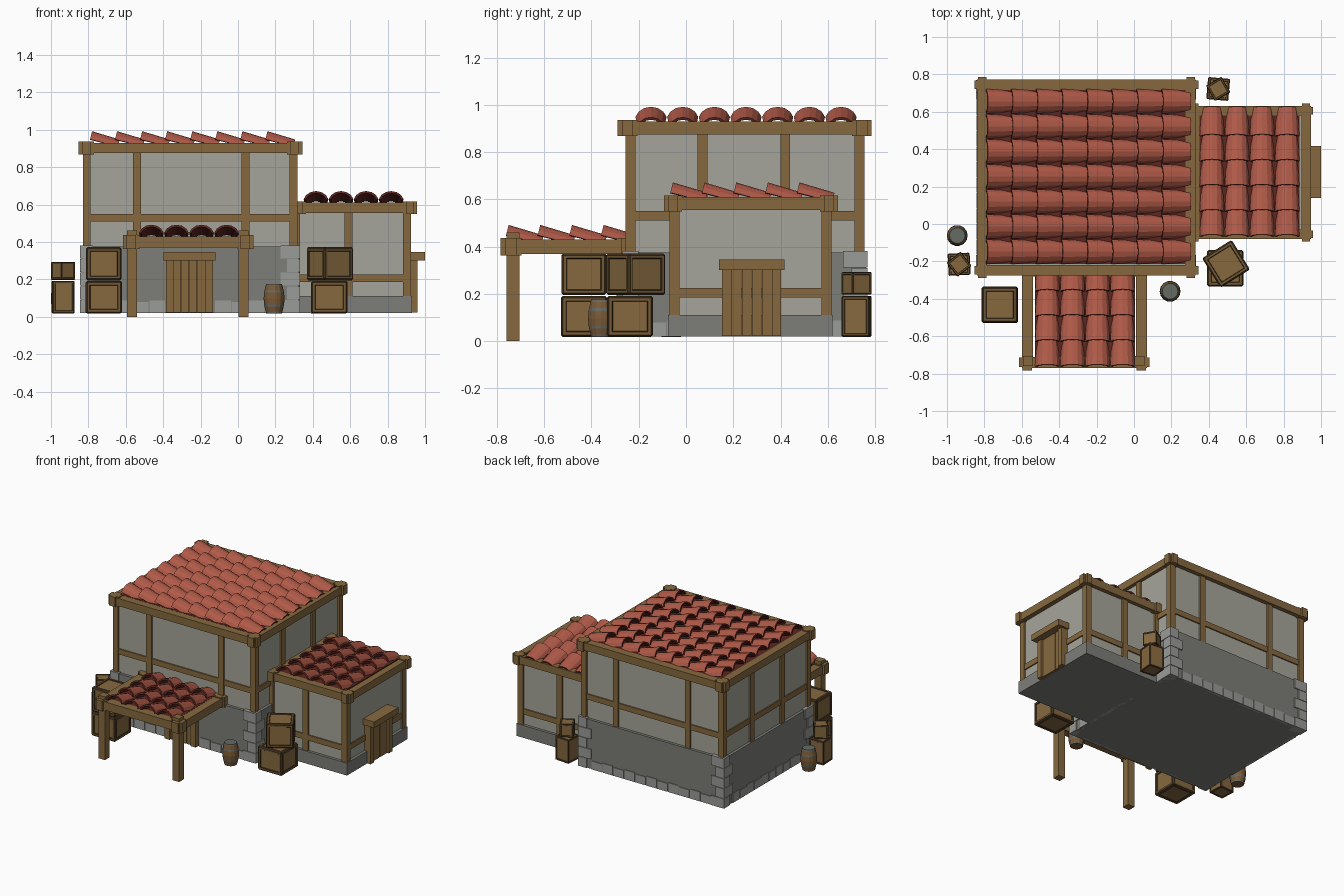
import bpy, bmesh, math
from mathutils import Matrix, Vector

default_cube = bpy.data.objects.get("Cube")
if default_cube:
    bpy.data.objects.remove(default_cube, do_unlink=True)


def material(name, hex_colour):
    channels = [int(hex_colour[i:i + 2], 16) / 255 for i in (0, 2, 4)]
    linear = [c / 12.92 if c < 0.04 else ((c + 0.055) / 1.055) ** 2.4 for c in channels]
    mat = bpy.data.materials.new(name)
    mat.use_nodes = True
    mat.diffuse_color = (*linear, 1)
    shader = next(n for n in mat.node_tree.nodes if n.type == 'BSDF_PRINCIPLED')
    shader.inputs["Base Color"].default_value = (*linear, 1)
    return mat


plaster = material("plaster", "a6a59b")
stone = material("stone", "7d7e78")
pale_stone = material("pale_stone", "9a9c98")
timber = material("timber", "86693f")
tile_red = material("tile_red", "b05a48")
tile_dark = material("tile_dark_red", "5c2620")
crate_brown = material("crate_brown", "755a36")
crate_dark = material("crate_dark", "3c2e1c")
barrel_wood = material("barrel_wood", "7a5a36")
metal = material("hoop_grey", "666b64")


def finish(name, bm, *mats):
    bmesh.ops.recalc_face_normals(bm, faces=bm.faces)
    mesh = bpy.data.meshes.new(name)
    bm.to_mesh(mesh)
    bm.free()
    for mat in mats:
        mesh.materials.append(mat)
    obj = bpy.data.objects.new(name, mesh)
    bpy.context.collection.objects.link(obj)
    return obj


def add_box(bm, x, y, z):
    """Box spanning the given (low, high) pairs."""
    spans = (x, y, z)
    centre = Vector([(a + b) / 2 for a, b in spans])
    size = Matrix.Diagonal([b - a for a, b in spans] + [1])
    bmesh.ops.create_cube(bm, size=1, matrix=Matrix.Translation(centre) @ size)


def boxes(name, mat, *spans):
    bm = bmesh.new()
    for span in spans:
        add_box(bm, *span)
    return finish(name, bm, mat)


def around(c, half):
    return (c - half, c + half)


def ring_beams(name, x, y, z, width, cap):
    """Rectangular beam ring with thicker corner blocks."""
    (x0, x1), (y0, y1) = x, y
    spans = [(x, (y0, y0 + width), z), (x, (y1 - width, y1), z),
             ((x0, x0 + width), y, z), ((x1 - width, x1), y, z)]
    boxes(name + "_eaves_beams", timber, *spans)
    half = width / 2
    tall = (z[0] - cap / 2, z[1] + cap / 2)
    blocks = []
    for cx in (x0 + half, x1 - half):
        for cy in (y0 + half, y1 - half):
            blocks.append((around(cx, half + cap), around(cy, half - cap / 3), tall))
            blocks.append((around(cx, half - cap / 3), around(cy, half + cap), tall))
    boxes(name + "_corner_blocks", timber, *blocks)


def house(name, x, y, base_top, rail, eaves, posts_x, posts_y):
    """Stone base, plaster wall and timber frame."""
    (x0, x1), (y0, y1) = x, y
    out, inset, w = 0.006, 0.014, 0.042
    boxes(name + "_stone_base", stone, ((x0 - out, x1 + out), (y0 - out, y1 + out), (0.02, base_top)))
    boxes(name + "_plaster_walls", plaster,
          ((x0 + inset, x1 - inset), (y0 + inset, y1 - inset), (base_top - 0.01, eaves[1] - 0.01)))
    height = (base_top, eaves[0] + 0.01)
    posts = [(sx, sy, height) for sx in ((x0, x0 + w), (x1 - w, x1))
             for sy in ((y0, y0 + w), (y1 - w, y1))]
    for px in posts_x:
        posts += [(around(px, w / 2), sy, height) for sy in ((y0, y0 + w), (y1 - w, y1))]
    for py in posts_y:
        posts += [(sx, around(py, w / 2), height) for sx in ((x0, x0 + w), (x1 - w, x1))]
    boxes(name + "_posts", timber, *posts)
    i = 0.005
    boxes(name + "_rails", timber,
          ((x0 + i, x1 - i), (y0 + i, y0 + w), rail), ((x0 + i, x1 - i), (y1 - w, y1 - i), rail),
          ((x0 + i, x0 + w), (y0 + i, y1 - i), rail), ((x1 - w, x1 - i), (y0 + i, y1 - i), rail))


def tiled_roof(name, origin, along, rows, columns):
    """Overlapping arched tiles; rows run in direction 'along' (x or y)."""
    pitch, half, segs, length = 0.134, 0.066, 6, 0.15
    bm = bmesh.new()
    for r in range(rows):
        for c in range(columns):
            loops = []
            for u, taper in ((0, 1), (length, 0.86)):
                for shell in (0, 0.011):
                    loop = []
                    for k in range(segs + 1):
                        t = math.radians(15 + 150 * k / segs)
                        v = (half * taper - shell) * math.cos(t) / math.cos(math.radians(15))
                        h = (0.058 * taper - shell) * math.sin(t)
                        du = c * pitch + u + 0.25 * h
                        dv = (r + 0.5) * pitch + v
                        z = origin[2] + h + 0.002 - 0.24 * u
                        offset = (du, dv) if along == "x" else (dv, du)
                        loop.append(bm.verts.new((origin[0] + offset[0], origin[1] + offset[1], z)))
                    loops.append(loop)
            front, front_in, back, back_in = loops
            for a, b, mat in ((front, back, 0), (front_in, back_in, 1),
                              (front, front_in, 1), (back, back_in, 1)):
                for k in range(segs):
                    bm.faces.new((a[k], a[k + 1], b[k + 1], b[k])).material_index = mat
            for k in (0, segs):
                bm.faces.new((front[k], back[k], back_in[k], front_in[k])).material_index = 1
    finish(name + "_roof_tiles", bm, tile_red, tile_dark)
    # boarding below the tiles
    run, across = columns * pitch, rows * pitch
    dx, dy = (run, across) if along == "x" else (across, run)
    ox, oy, oz = origin
    boxes(name + "_roof_boards", tile_dark, ((ox, ox + dx), (oy, oy + dy), (oz - 0.03, oz - 0.004)))


# main house
main_x, main_y = (-0.83, 0.318), (-0.255, 0.755)
eaves = (0.875, 0.93)
house("main", main_x, main_y, 0.375, (0.51, 0.55), eaves, (-0.54, 0.04), (0.07, 0.42))
ring_beams("main", (-0.84, 0.33), (-0.275, 0.772), eaves, 0.055, 0.014)
tiled_roof("main", (-0.795, -0.215, 0.932), "x", 7, 8)

# side annex
annex_eaves = (0.555, 0.61)
house("annex", (0.29, 0.925), (-0.07, 0.615), 0.11, (0.185, 0.225), annex_eaves, (0.59,), ())
ring_beams("annex", (0.3, 0.945), (-0.08, 0.63), annex_eaves, 0.05, 0.013)
tiled_roof("annex", (0.35, -0.07, 0.612), "y", 4, 5)

# porch
porch_eaves = (0.37, 0.43)
ring_beams("porch", (-0.6, 0.07), (-0.77, -0.22), porch_eaves, 0.06, 0.014)
boxes("porch_posts", timber, *[(around(px, 0.027), around(-0.732, 0.027), (0, 0.46))
                               for px in (-0.567, 0.03)])
tiled_roof("porch", (-0.53, -0.765, 0.432), "y", 4, 4)

# quoins on the main house corners
quoins = []
courses, step, out = 5, 0.073, 0.014
for ix, cx in enumerate(main_x):
    for iy, cy in enumerate(main_y):
        sx, sy = (1, -1)[ix], (1, -1)[iy]
        for n in range(courses):
            lx, ly = (0.09, 0.055) if (n + ix + iy) % 2 else (0.055, 0.09)
            z0 = 0.02 + n * step
            quoins.append((sorted((cx - sx * out, cx + sx * lx)),
                           sorted((cy - sy * out, cy + sy * ly)), (z0, z0 + step - 0.003)))
boxes("corner_stones", pale_stone, *quoins)

# footing stones along the main house
footing = []
for axis, (lo, hi) in enumerate((main_x, main_y)):
    count = round((hi - lo - 0.18) / 0.085)
    width = (hi - lo - 0.18) / count
    for n in range(count):
        start = lo + 0.09 + n * width
        span = (start + 0.002, start + width - 0.002)
        top = (0.02, 0.08 + 0.008 * (n % 2))
        for wall in (main_y, main_x)[axis]:
            depth = around(wall, 0.011)
            if axis == 0 and wall < 0 and -0.4 < start + width / 2 < -0.12:
                continue
            footing.append((span, depth, top) if axis == 0 else (depth, span, top))
boxes("footing_stones", pale_stone, *footing)


def door(name, matrix):
    """Plank door facing -y, standing at the local origin."""
    half, top = 0.125, 0.31
    planks = [((-half + 0.04 + k * 0.043, -half + 0.081 + k * 0.043), (-0.022, 0.02), (0.022, top))
              for k in range(4)]
    jambs = [(around(s * (half - 0.02), 0.02), (-0.036, 0.02), (0.022, top)) for s in (-1, 1)]
    lintel = [(around(0, half + 0.014), (-0.075, 0.02), (top - 0.008, top + 0.036))]
    boxes(name, timber, *planks, *jambs, *lintel).matrix_world = matrix


door("front_door", Matrix.Translation((-0.26, -0.258, 0)))
door("annex_door", Matrix.Translation((0.925, 0.278, 0)) @ Matrix.Rotation(math.pi / 2, 4, 'Z'))


def crate(name, centre, size, z, turn=0):
    """Crate with dark worn edges and recessed panels."""
    bm = bmesh.new()
    add_box(bm, around(0, size / 2), around(0, size / 2), z)
    sides = list(bm.faces)
    result = bmesh.ops.bevel(bm, geom=list(bm.edges), offset=size * 0.045, segments=1, affect='EDGES')
    for f in bm.faces:
        f.material_index = 1
    sides = [f for f in bm.faces if max(abs(n) for n in f.normal) > 0.99]
    for f in sides:
        f.material_index = 0
    rim = bmesh.ops.inset_individual(bm, faces=sides, thickness=size * 0.09)
    for f in rim["faces"]:
        f.material_index = 0
    groove = bmesh.ops.inset_individual(bm, faces=sides, thickness=size * 0.025, depth=-size * 0.03)
    for f in groove["faces"]:
        f.material_index = 1
    for f in sides:
        f.material_index = 2
    obj = finish(name, bm, crate_brown, crate_dark, timber)
    obj.location = (*centre, 0)
    obj.rotation_euler.z = math.radians(turn)


low, high, small = (0.018, 0.192), (0.195, 0.372), (0.197, 0.293)
crate("left_crate_lower", (-0.717, -0.432), 0.195, low)
crate("left_crate_upper", (-0.717, -0.432), 0.19, high)
crate("right_crate_lower", (0.488, -0.237), 0.195, low)
crate("right_crate_upper", (0.492, -0.213), 0.186, high, 32)
for side, spot, turn in (("west", (-0.935, -0.215), 3), ("back", (0.45, 0.722), -5)):
    crate(side + "_small_crate_lower", spot, 0.118, low, turn)
    crate(side + "_small_crate_upper", spot, 0.096, small, turn + 35)


def barrel(name, centre):
    """Bulging barrel with hoops coloured by band."""
    bottom, tall, sides = 0.018, 0.158, 14
    levels = (0, 0.06, 0.22, 0.3, 0.5, 0.7, 0.78, 0.94, 1)
    hoop_bands = (0, 2, 5, 7)
    bm = bmesh.new()
    rings = []
    for t in levels:
        radius = 0.042 + 0.014 * math.sin(math.pi * t)
        rings.append([bm.verts.new((radius * math.cos(a), radius * math.sin(a), bottom + tall * t))
                      for a in (math.tau * k / sides for k in range(sides))])
    for band, (a, b) in enumerate(zip(rings, rings[1:])):
        for k in range(sides):
            j = (k + 1) % sides
            f = bm.faces.new((a[k], a[j], b[j], b[k]))
            f.material_index = int(band in hoop_bands)
    bm.faces.new(rings[0])
    lid = bm.faces.new(rings[-1])
    lid.material_index = 1
    bmesh.ops.inset_individual(bm, faces=[lid], thickness=0.006, depth=-0.006)
    finish(name, bm, barrel_wood, metal).location = (*centre, 0)


barrel("front_barrel", (0.193, -0.36))
barrel("west_barrel", (-0.945, -0.062))
